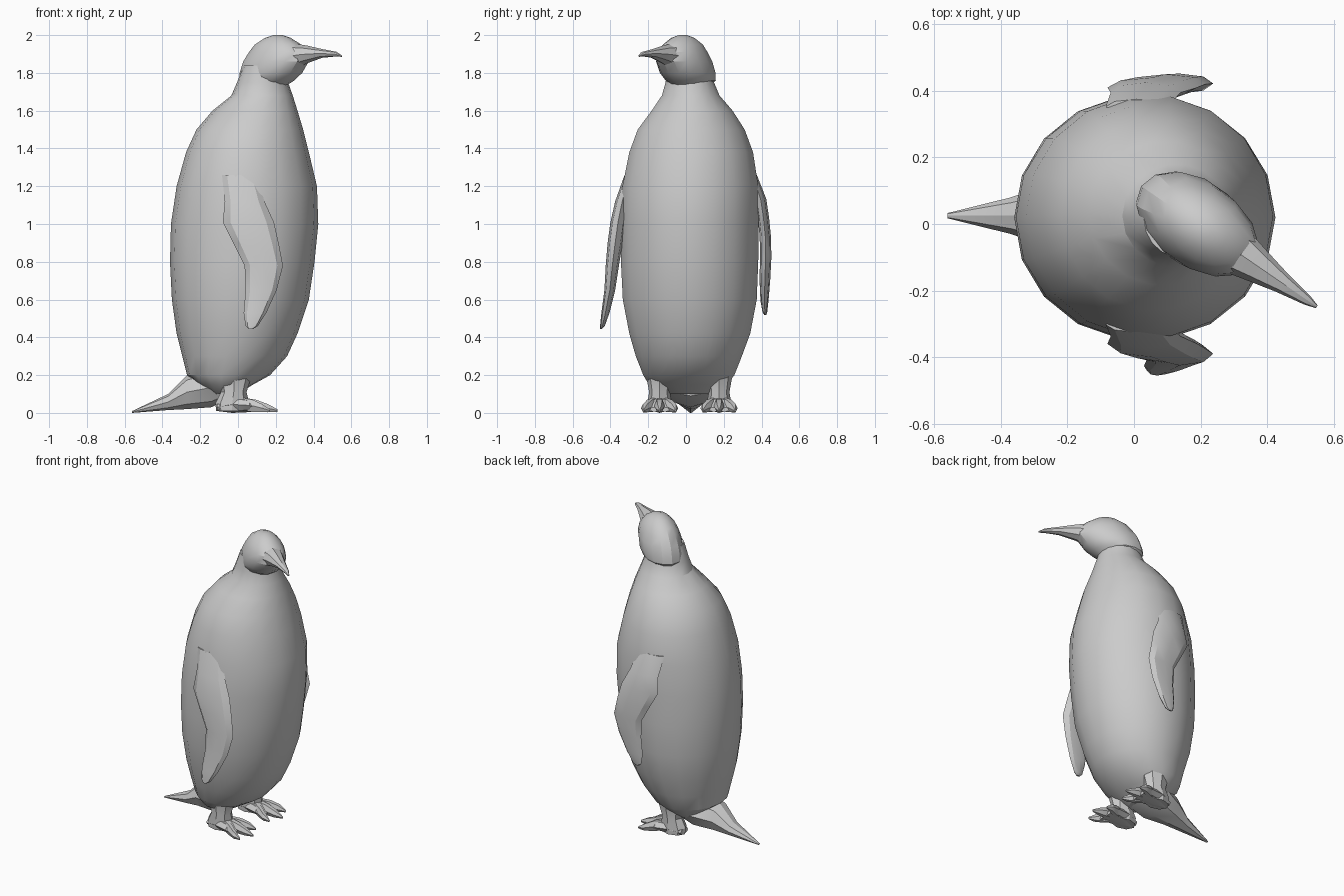
import bpy, bmesh, math
from mathutils import Vector, Matrix

grey = bpy.data.materials.new("plain grey")
grey.diffuse_color = (0.6, 0.6, 0.6, 1)


def loft(name, rings, matrix=Matrix()):
    """Skin a list of equal-sized point rings and cap both ends."""
    bm = bmesh.new()
    loops = [[bm.verts.new(matrix @ Vector(p)) for p in r] for r in rings]
    n = len(loops[0])
    for a, b in zip(loops, loops[1:]):
        for i in range(n):
            j = (i + 1) % n
            bm.faces.new((a[i], a[j], b[j], b[i]))
    bm.faces.new(loops[0])
    bm.faces.new(loops[-1])
    bmesh.ops.recalc_face_normals(bm, faces=bm.faces)
    me = bpy.data.meshes.new(name)
    bm.to_mesh(me)
    bm.free()
    me.materials.append(grey)
    ob = bpy.data.objects.new(name, me)
    bpy.context.collection.objects.link(ob)
    bpy.ops.object.select_all(action='DESELECT')
    ob.select_set(True)
    bpy.context.view_layer.objects.active = ob
    bpy.ops.object.shade_smooth_by_angle(angle=math.radians(27))
    return ob


def flat_ring(z, x0, x1, y0, y1, n=18):
    """Horizontal ellipse between the given limits."""
    cx, cy, rx, ry = (x0 + x1) / 2, (y0 + y1) / 2, (x1 - x0) / 2, (y1 - y0) / 2
    return [(cx + rx * math.cos(t), cy + ry * math.sin(t), z)
            for t in (2 * math.pi * i / n for i in range(n))]


def upright_ring(x, y, half_width, z0, z1, n=8):
    """Vertical ellipse across the x axis."""
    cz, rz = (z0 + z1) / 2, (z1 - z0) / 2
    return [(x, y + half_width * math.cos(t), cz + rz * math.sin(t))
            for t in (2 * math.pi * i / n for i in range(n))]


# Body and neck: height, back, front, right side, left side
body = [
    (0.10, -0.15, 0.00, -0.12, 0.15), (0.15, -0.21, 0.08, -0.20, 0.22),
    (0.20, -0.27, 0.17, -0.23, 0.26), (0.30, -0.295, 0.26, -0.27, 0.30),
    (0.42, -0.325, 0.315, -0.305, 0.345), (0.60, -0.35, 0.375, -0.34, 0.38),
    (0.80, -0.36, 0.405, -0.35, 0.388), (1.00, -0.355, 0.425, -0.35, 0.39),
    (1.20, -0.325, 0.418, -0.342, 0.388), (1.38, -0.275, 0.375, -0.305, 0.36),
    (1.50, -0.22, 0.345, -0.26, 0.315), (1.60, -0.135, 0.315, -0.185, 0.25),
    (1.68, -0.035, 0.29, -0.13, 0.18), (1.75, -0.005, 0.265, -0.11, 0.15),
    (1.84, 0.03, 0.25, -0.10, 0.13)]
loft("body", [flat_ring(*r) for r in body])

# Head, turned towards the right side
turn = Matrix.Translation((0.10, 0.06, 0)) @ Matrix.Rotation(math.radians(-34.5), 4, 'Z')
head = [(1.735, -0.08, 0.18, 0.09), (1.76, -0.095, 0.22, 0.12), (1.80, -0.09, 0.27, 0.13),
        (1.86, -0.07, 0.315, 0.125), (1.91, -0.035, 0.31, 0.11),
        (1.95, 0.0, 0.27, 0.09), (1.985, 0.06, 0.21, 0.055), (2.0, 0.11, 0.16, 0.02)]
loft("head", [flat_ring(z, a, b, -w, w, 14) for z, a, b, w in head], turn)

# Beak
beak = [(0.20, 0.085, 1.80, 1.96), (0.32, 0.055, 1.85, 1.945),
        (0.42, 0.032, 1.88, 1.926), (0.51, 0.016, 1.887, 1.912), (0.545, 0.005, 1.885, 1.893)]
loft("beak", [upright_ring(u, 0, w, a, b) for u, w, a, b in beak], turn)

# Flippers: height, back edge, front edge, outer distance, inner distance
flipper = [
    (1.26, -0.085, 0.10, 0.325, 0.28), (1.12, -0.07, 0.14, 0.375, 0.30),
    (1.01, -0.08, 0.19, 0.40, 0.32), (0.90, -0.025, 0.215, 0.415, 0.335),
    (0.78, 0.035, 0.238, 0.425, 0.355), (0.65, 0.04, 0.205, 0.432, 0.375),
    (0.53, 0.03, 0.15, 0.448, 0.405), (0.46, 0.04, 0.105, 0.455, 0.43),
    (0.445, 0.055, 0.08, 0.455, 0.445)]
loft("right_flipper", [flat_ring(z, a, b, -o, -i, 8) for z, a, b, o, i in flipper])
# The left one hangs closer to the body and a little higher
rings = []
for k, (z, a, b, o, i) in enumerate(flipper):
    out = (0.375, 0.425, 0.44, 0.45, 0.452, 0.446, 0.437, 0.43, 0.425)[k]
    rings.append(flat_ring(1.26 - (1.26 - z) * 0.91, a, b, out - min(o - i, 0.06), out, 8))
loft("left_flipper", rings)

# Tail
tail = [(-0.03, 0.16, 0.09, 0.22), (-0.14, 0.14, 0.03, 0.24), (-0.27, 0.09, 0.02, 0.20),
        (-0.37, 0.055, 0.015, 0.10), (-0.56, 0.008, 0.0, 0.01)]
loft("tail", [upright_ring(x, 0.025, w, a, b) for x, w, a, b in tail])

# Feet: ankle, sole and three clawed toes each
for side, cy in (("right", -0.14), ("left", 0.175)):
    loft(side + "_ankle", [flat_ring(z, a, b, cy - w, cy + w, 8) for z, a, b, w in (
        (0.01, -0.115, 0.05, 0.06), (0.05, -0.12, 0.06, 0.065),
        (0.11, -0.09, 0.045, 0.055), (0.22, -0.12, 0.08, 0.075))])
    loft(side + "_sole", [upright_ring(x, cy, w, a, b) for x, w, a, b in (
        (-0.11, 0.04, 0.01, 0.05), (-0.03, 0.065, 0.0, 0.09),
        (0.06, 0.08, 0.004, 0.075), (0.11, 0.075, 0.006, 0.03))])
    for toe, (spread, reach) in enumerate(((-0.085, 0.17), (0.0, 0.21), (0.085, 0.17))):
        loft(f"{side}_toe_{toe + 1}", [
            upright_ring(reach * t, cy + spread * min(1, 0.15 + t), w, a, b, 6)
            for t, w, a, b in ((0.0, 0.025, 0.01, 0.09), (0.45, 0.028, 0.0, 0.075),
                               (0.75, 0.022, 0.0, 0.05), (1.0, 0.004, 0.005, 0.02))])
